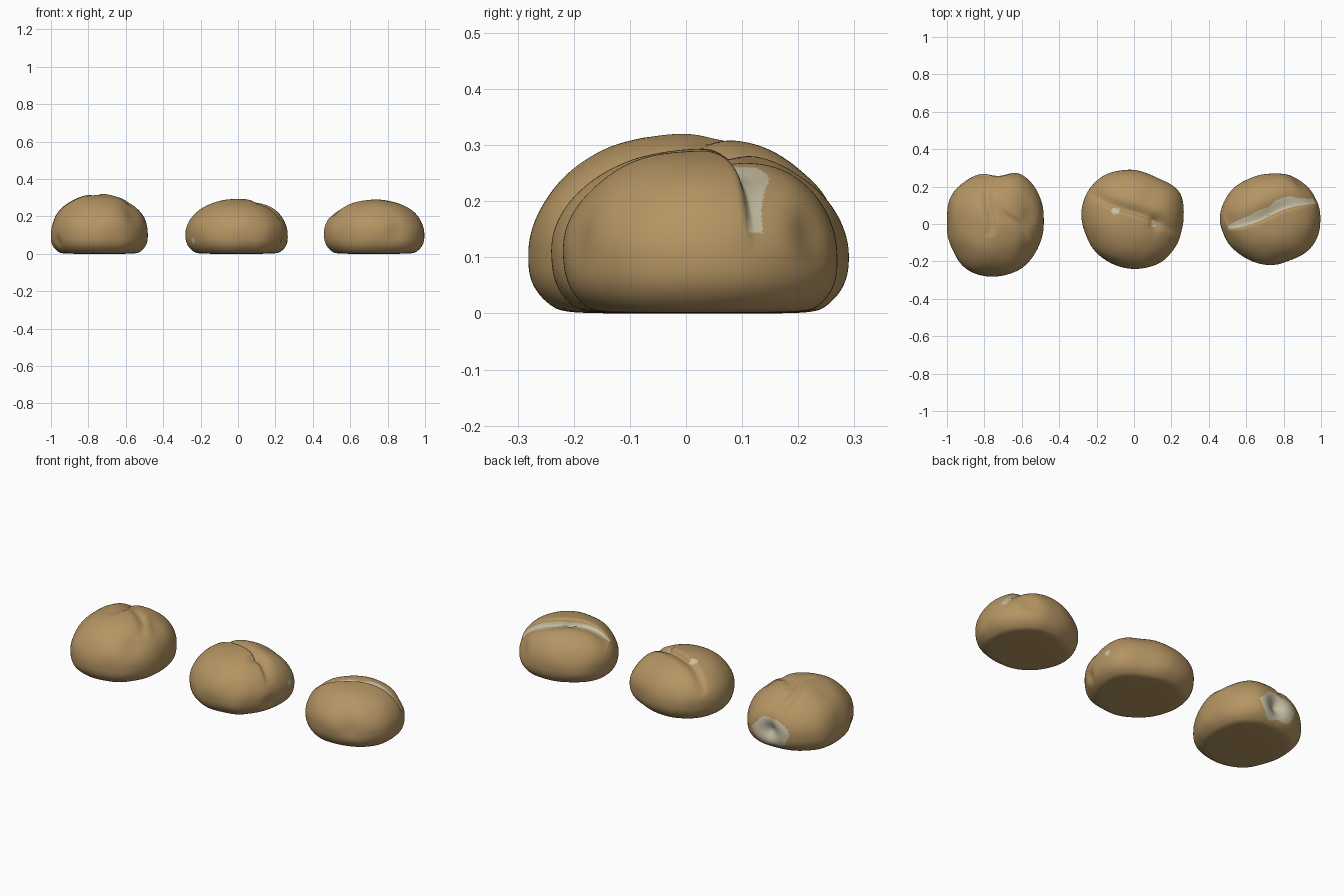
import bpy, bmesh, math
from mathutils import Vector, noise

if "Cube" in bpy.data.objects:
    bpy.data.objects.remove(bpy.data.objects["Cube"])


def material(name, rgb):
    m = bpy.data.materials.new(name)
    m.diffuse_color = (*rgb, 1)
    m.use_nodes = True
    m.node_tree.nodes["Principled BSDF"].inputs["Base Color"].default_value = m.diffuse_color
    return m


CRUST = material("tan crust", (0.46, 0.30, 0.125))
CRUMB = material("pale crumb", (0.60, 0.55, 0.39))
MID = 0.105  # height of the widest ring


def ring(radii, ang):
    """Smooth periodic interpolation of twelve outline radii."""
    n = len(radii)
    u = (ang / math.tau) % 1 * n
    i, f = int(u), u % 1
    a, b, c, d = (radii[(i + k) % n] for k in (-1, 0, 1, 2))
    return b + 0.5 * f * (c - a + f * (2*a - 5*b + 4*c - d + f * (3*(b - c) + d - a)))


def crease_coords(p, a, b):
    """Position along (0..1) and signed distance across a crease in plan."""
    dx, dy = b[0] - a[0], b[1] - a[1]
    length = math.hypot(dx, dy)
    px, py = p.x - a[0], p.y - a[1]
    t = (px * dx + py * dy) / length ** 2
    s = (dx * py - dy * px) / length
    return t, s + 0.012 * math.sin(t * 7.0)


def roll(name, centre, radii, top, creases, dents, spots):
    bm = bmesh.new()
    bmesh.ops.create_icosphere(bm, subdivisions=7 if creases[0][5] else 6, radius=1)
    c = Vector((centre[0], centre[1], MID))
    # domed body with a flattened base
    base = {}
    for v in bm.verts:
        d = v.co.normalized()
        h = math.hypot(d.x, d.y)
        e = 2.05 if d.z > 0 else 2.7
        k = (h ** e + abs(d.z) ** e) ** (-1 / e)
        r = ring(radii, math.atan2(d.y, d.x)) * h * k
        ang = math.atan2(d.y, d.x)
        z = MID + d.z * k * ((top - MID) if d.z > 0 else 0.135)
        p = Vector((c.x + r * math.cos(ang), c.y + r * math.sin(ang), z))
        base[v.index] = p
        cut = -0.004 * noise.noise(p * 9)
        # folds: steep on one side, gentle on the other
        for a, b, depth, steep, gentle, _ in creases:
            t, s = crease_coords(p, a, b)
            if 0 < t < 1 and z > MID:
                fade = math.sin(math.pi * t) ** 0.6 * min(1, (z - MID) / 0.07)
                cut += depth * fade * math.exp(-(s / (steep if s < 0 else gentle)) ** 2)
        for x, y, zz, rad, depth in dents:
            q = (p - Vector((x, y, zz))).length / rad
            cut += depth * math.exp(-q * q)
        off = p - c
        v.co = c + off * (1 - cut / max(off.length, 0.05))
        if v.co.z < 0.012:  # soft landing on the ground
            v.co.z = 0.012 * math.exp((v.co.z - 0.012) / 0.012)
    # pale crumb inside splits and on torn spots
    for f in bm.faces:
        f.smooth = True
        p = sum((base[v.index] for v in f.verts), Vector()) / len(f.verts)
        pale = False
        for a, b, _, _, _, width in creases:
            t, s = crease_coords(p, a, b)
            if width and 0 < t < 1 and p.z > MID + 0.04:
                w = width * math.sin(math.pi * t) ** 0.6 * (1 + 0.4 * noise.noise(p * 14))
                pale |= -0.012 < s < w
        for x, y, z, rx, rz in spots:
            q = math.hypot(math.hypot(p.x - x, p.y - y) / rx, (p.z - z) / rz)
            pale |= q < 1 + 0.3 * noise.noise(p * 12)
        f.material_index = int(pale)
    lowest = min(v.co.z for v in bm.verts)
    bmesh.ops.translate(bm, verts=bm.verts, vec=(0, 0, -lowest))
    me = bpy.data.meshes.new(name)
    bm.to_mesh(me)
    bm.free()
    me.materials.append(CRUST)
    me.materials.append(CRUMB)
    ob = bpy.data.objects.new(name, me)
    bpy.context.collection.objects.link(ob)


# left roll: two lobes on top, torn patch at the back
roll("left_roll", (-0.74, 0.0),
     [.258, .276, .297, .280, .281, .278, .260, .268, .287, .278, .275, .260], 0.322,
     [((-0.77, -0.07), (-0.775, 0.27), 0.018, 0.022, 0.03, 0),
      ((-0.74, 0.12), (-0.55, -0.08), 0.014, 0.035, 0.02, 0)],
     [(-0.60, -0.13, 0.20, 0.06, 0.020), (-0.94, -0.13, 0.07, 0.03, 0.025),
      (-0.72, 0.27, 0.11, 0.055, 0.045), (-0.58, 0.04, 0.24, 0.05, 0.012)],
     [(-0.72, 0.275, 0.11, 0.115, 0.085)])

# middle roll: one long closed fold
roll("middle_roll", (0.0, 0.025),
     [.265, .281, .256, .262, .280, .289, .278, .270, .264, .265, .269, .266], 0.293,
     [((-0.24, 0.17), (0.24, -0.05), 0.026, 0.013, 0.035, 0)],
     [(0.12, 0.0, 0.27, 0.035, 0.018), (0.25, -0.06, 0.07, 0.035, 0.015)],
     [(-0.10, 0.07, 0.275, 0.022, 0.03), (0.11, 0.0, 0.265, 0.022, 0.03),
      (-0.24, -0.09, 0.07, 0.018, 0.018), (0.25, 0.10, 0.13, 0.02, 0.018)])

# right roll: open split showing pale crumb
roll("right_roll", (0.73, 0.025),
     [.266, .265, .260, .245, .248, .262, .270, .257, .247, .243, .250, .265], 0.292,
     [((0.50, -0.015), (0.985, 0.135), 0.040, 0.014, 0.06, 0.055)],
     [(0.88, 0.21, 0.14, 0.05, 0.015), (0.84, -0.18, 0.12, 0.05, 0.008)],
     [])
